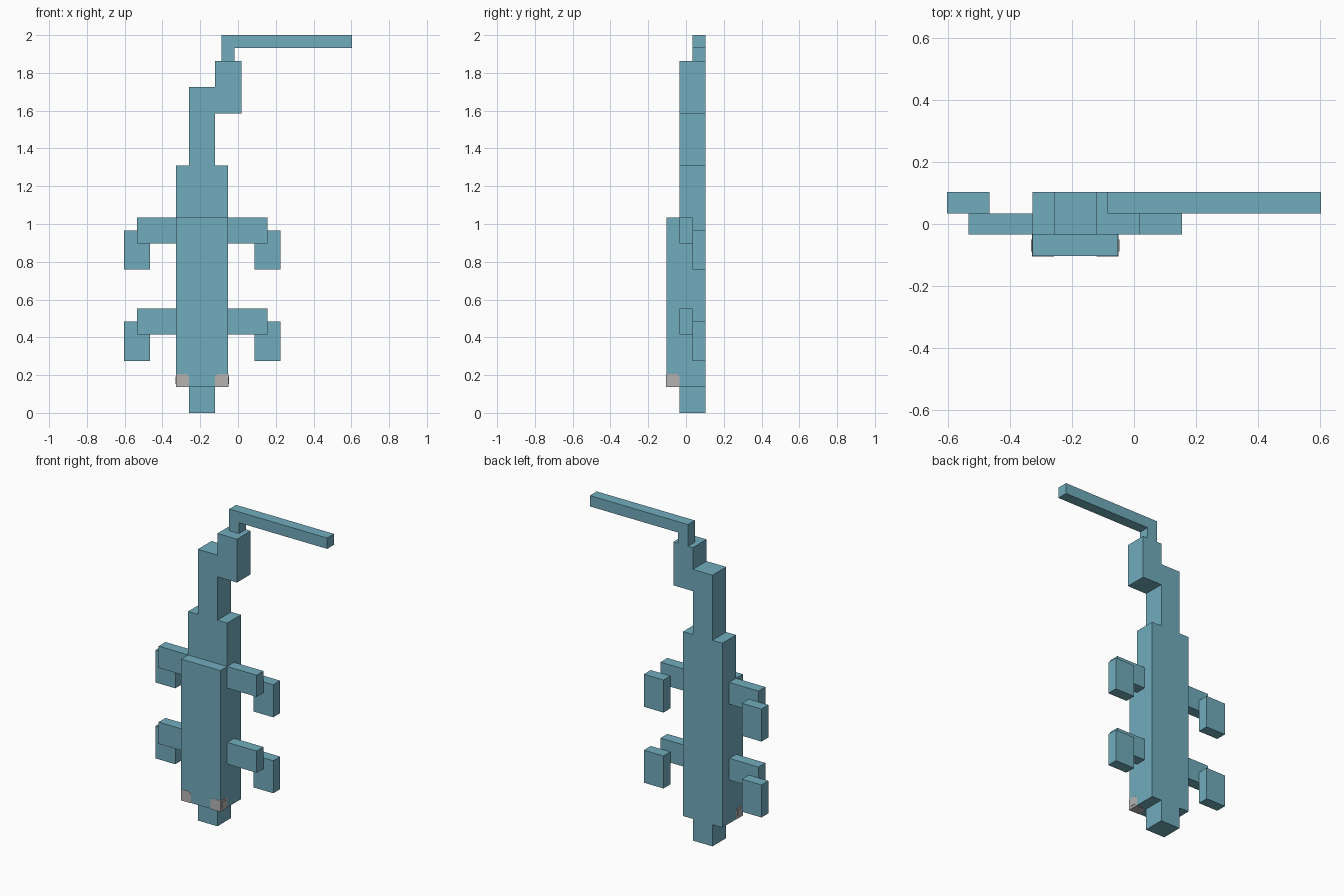
import bpy, bmesh
from mathutils import Vector

if "Cube" in bpy.data.objects:
    bpy.data.objects.remove(bpy.data.objects["Cube"])

U = 2 / 29            # one grid block
X0, Y0 = -8.75, -1.5  # block grid origin
MID = 6               # body centre line in blocks


def material(name, rgb):
    m = bpy.data.materials.new(name)
    m.use_nodes = True
    m.diffuse_color = (*rgb, 1)
    m.node_tree.nodes["Principled BSDF"].inputs["Base Color"].default_value = (*rgb, 1)
    return m


teal = material("soft teal", (0.165, 0.415, 0.505))
grey = material("warm grey", (0.47, 0.45, 0.45))


def finish(name, bm, mat):
    bmesh.ops.recalc_face_normals(bm, faces=bm.faces)
    me = bpy.data.meshes.new(name)
    bm.to_mesh(me)
    bm.free()
    me.materials.append(mat)
    ob = bpy.data.objects.new(name, me)
    bpy.context.collection.objects.link(ob)
    return ob


def slab(outline, y0, y1):
    """Front outline in blocks, extruded from y0 to y1."""
    bm = bmesh.new()
    face = bm.faces.new([bm.verts.new(((x + X0) * U, (y0 + Y0) * U, z * U)) for x, z in outline])
    ext = bmesh.ops.extrude_face_region(bm, geom=[face])
    bmesh.ops.translate(bm, vec=(0, (y1 - y0) * U, 0),
                        verts=[v for v in ext["geom"] if isinstance(v, bmesh.types.BMVert)])
    return bm


def box(x0, x1, y0, y1, z0, z1):
    return slab([(x0, z0), (x1, z0), (x1, z1), (x0, z1)], y0, y1)


# Snout, trunk and stepped tail in one outline
finish("trunk_and_tail", slab([
    (5, 0), (7, 0), (7, 2), (8, 2), (8, 19), (7, 19), (7, 23), (9, 23), (9, 27),
    (7, 27), (7, 25), (5, 25), (5, 19), (4, 19), (4, 2), (5, 2)], 1, 3), teal)

# Raised front of the body
finish("chest", box(4, 8, 0, 1, 2, 15), teal)

# Thin hooked tail tip
finish("tail_tip", slab([
    (7.5, 27), (8.5, 27), (8.5, 28), (17.5, 28), (17.5, 29), (7.5, 29)], 2, 3), teal)

for label, s in (("right", -1), ("left", 1)):
    def side_box(a, b, *rest):
        return box(*sorted((MID + s * a, MID + s * b)), *rest)

    # Limbs and feet
    for row, top in (("upper", 15), ("lower", 8)):
        finish(f"{row}_{label}_limb", side_box(2, 5, 1, 2, top - 2, top), teal)
        finish(f"{row}_{label}_foot", side_box(4, 6, 2, 3, top - 4, top - 1), teal)

    # Eye patch wrapping the corner, clipped at its inner corner
    e = 0.02
    bm = side_box(1, 2 + e, -e, 1, 2 - e, 3)
    inner = Vector(((MID + s + X0) * U, (1 + Y0) * U, 3 * U))
    corner = min(bm.verts, key=lambda v: (v.co - inner).length)
    bmesh.ops.bevel(bm, geom=list(corner.link_edges), offset=0.2 * U,
                    segments=1, affect='EDGES')
    finish(f"{label}_eye_patch", bm, grey)
    finish(f"{label}_pupil", side_box(2, 2.06, 0.22, 0.78, 2.22, 2.78), grey)
